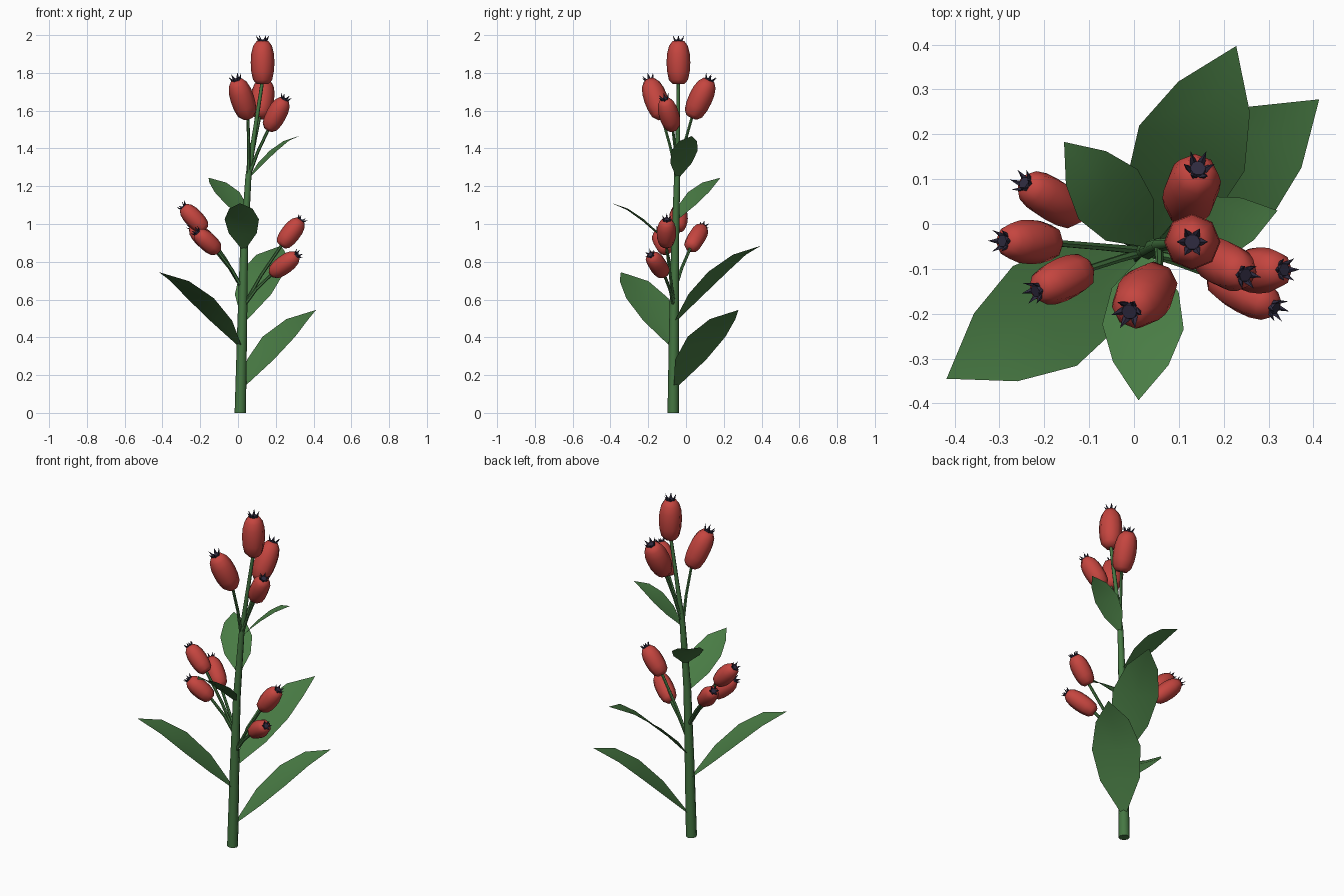
import bpy, bmesh, math
from mathutils import Vector as V

if "Cube" in bpy.data.objects:
    bpy.data.objects.remove(bpy.data.objects["Cube"])


def material(name, col):
    m = bpy.data.materials.new(name)
    m.diffuse_color = (*col, 1)
    m.use_nodes = True
    m.node_tree.nodes["Principled BSDF"].inputs["Base Color"].default_value = m.diffuse_color
    return m


STEM = material("stem green", (0.060, 0.185, 0.055))
LEAF = material("leaf green", (0.068, 0.205, 0.060))
RED = material("hip red", (0.56, 0.060, 0.050))
DARK = material("crown dark", (0.028, 0.024, 0.050))


def finish(bm, name, mat, smooth=True):
    me = bpy.data.meshes.new(name)
    bmesh.ops.recalc_face_normals(bm, faces=bm.faces[:])
    bm.to_mesh(me)
    bm.free()
    me.materials.append(mat)
    ob = bpy.data.objects.new(name, me)
    bpy.context.collection.objects.link(ob)
    if smooth:
        bpy.context.view_layer.objects.active = ob
        ob.select_set(True)
        bpy.ops.object.shade_smooth_by_angle(angle=math.radians(58))
        ob.select_set(False)
    return ob


def tube(bm, points, radii, sides):
    """Loft rings along a path; used for stems and fruit bodies."""
    rings = []
    pts = [V(p) for p in points]
    for i, p in enumerate(pts):
        t = (pts[min(i + 1, len(pts) - 1)] - pts[max(i - 1, 0)]).normalized()
        u = t.cross(V((0, 1, 0))).normalized()
        w = t.cross(u)
        rings.append([bm.verts.new(p + radii[i] * (
            u * math.cos(2 * math.pi * k / sides) + w * math.sin(2 * math.pi * k / sides)))
            for k in range(sides)])
    for a, b in zip(rings, rings[1:]):
        for k in range(sides):
            j = (k + 1) % sides
            bm.faces.new((a[k], a[j], b[j], b[k]))
    bm.faces.new(rings[0][::-1])
    bm.faces.new(rings[-1])


# Main stem
bm = bmesh.new()
tube(bm, [(0.012, -0.068, 0), (0.022, -0.064, 0.45), (0.032, -0.058, 0.87),
          (0.055, -0.047, 1.25), (0.09, -0.043, 1.5), (0.13, -0.04, 1.76)],
     [0.030, 0.026, 0.021, 0.016, 0.011, 0.009], 8)
finish(bm, "main_stem", STEM)


# Leaves: pointed, arching outward
def leaf(name, base, tip, width):
    base, tip = V(base), V(tip)
    flat = V((tip.x - base.x, tip.y - base.y, 0))
    side = V((-flat.y, flat.x, 0)).normalized()
    bm = bmesh.new()
    rows = []
    for t, h, w in [(0, 0, 0.06), (0.25, 0.35, 0.82), (0.5, 0.64, 1), (0.75, 0.87, 0.68)]:
        c = base + flat * t + V((0, 0, (tip.z - base.z) * h))
        lift = V((0, 0, 0.06 * width * w))
        rows.append([bm.verts.new(c + side * width * w + lift), bm.verts.new(c - lift),
                     bm.verts.new(c - side * width * w + lift)])
    end = bm.verts.new(tip)
    for a, b in zip(rows, rows[1:]):
        for k in (0, 1):
            bm.faces.new((a[k], a[k + 1], b[k + 1], b[k]))
    for k in (0, 1):
        bm.faces.new((rows[-1][k], rows[-1][k + 1], end))
    finish(bm, name, LEAF)


leaf("leaf_low_right", (0.02, -0.06, 0.13), (0.413, 0.278, 0.545), 0.132)
leaf("leaf_low_left", (0.02, -0.065, 0.34), (-0.418, -0.345, 0.745), 0.132)
leaf("leaf_back", (0.03, -0.06, 0.48), (0.228, 0.397, 0.885), 0.128)
leaf("leaf_front", (0.03, -0.065, 0.86), (0.01, -0.393, 1.11), 0.091)
leaf("leaf_upper_left", (0.04, -0.05, 1.02), (-0.156, 0.183, 1.245), 0.086)
leaf("leaf_top_right", (0.055, -0.045, 1.24), (0.32, 0.03, 1.465), 0.072)


# Fruit with stalk and spiky crown
def fruit(name, base, top, r, origin=None):
    base, top = V(base), V(top)
    axis = top - base
    d = axis.normalized()
    bm = bmesh.new()
    prof = [(0, 0.5), (0.1, 0.83), (0.3, 0.99), (0.5, 1.03), (0.7, 0.99), (0.88, 0.82), (1, 0.5)]
    tube(bm, [base + axis * t for t, _ in prof], [r * q for _, q in prof], 8)
    finish(bm, name, RED)
    # crown spikes
    u = d.cross(V((0, 1, 0))).normalized()
    w = d.cross(u)
    bm = bmesh.new()
    n = 6
    tube(bm, [top - d * 0.004, top + d * 0.006], [r * 0.38, r * 0.30], n)
    for k in range(n):
        a = 2 * math.pi * k / n
        o = u * math.cos(a) + w * math.sin(a)
        s = d.cross(o)
        c = top + o * r * 0.30
        ring = [bm.verts.new(c + o * r * 0.13), bm.verts.new(c + s * r * 0.15),
                bm.verts.new(c - o * r * 0.13), bm.verts.new(c - s * r * 0.15)]
        apex = bm.verts.new(c + o * r * 0.28 + d * r * 0.48)
        for i in range(4):
            bm.faces.new((ring[i], ring[(i + 1) % 4], apex))
    finish(bm, name + "_crown", DARK, False)
    # stalk from the stem
    if origin:
        o = V(origin)
        bm = bmesh.new()
        end = base + d * 0.01
        mid = (o + end) / 2 + (V((0, 0, 1)) - d) * 0.012
        tube(bm, [o, mid, end], [0.010, 0.0085, 0.008], 6)
        finish(bm, name + "_stalk", STEM)


UP, LEFT, RIGHT = (0.055, -0.047, 1.25), (0.028, -0.06, 0.65), (0.026, -0.062, 0.56)
fruit("fruit_top", (0.13, -0.04, 1.74), (0.13, -0.04, 1.97), 0.061)
fruit("fruit_upper_front", (0.055, -0.125, 1.562), (-0.009, -0.194, 1.762), 0.061, UP)
fruit("fruit_upper_back", (0.115, 0.03, 1.565), (0.142, 0.122, 1.762), 0.061, UP)
fruit("fruit_upper_right", (0.160, -0.068, 1.50), (0.246, -0.113, 1.66), 0.052, UP)
fruit("fruit_left_high", (-0.175, -0.042, 0.97), (-0.29, -0.038, 1.09), 0.048, LEFT)
fruit("fruit_left_front", (-0.105, -0.10, 0.855), (-0.216, -0.148, 0.955), 0.048, LEFT)
fruit("fruit_left_back", (-0.125, 0.02, 0.868), (-0.242, 0.090, 0.985), 0.048, LEFT)
fruit("fruit_right_high", (0.228, -0.105, 0.885), (0.332, -0.102, 1.02), 0.050, RIGHT)
fruit("fruit_right_low", (0.178, -0.115, 0.735), (0.312, -0.186, 0.835), 0.048, RIGHT)
